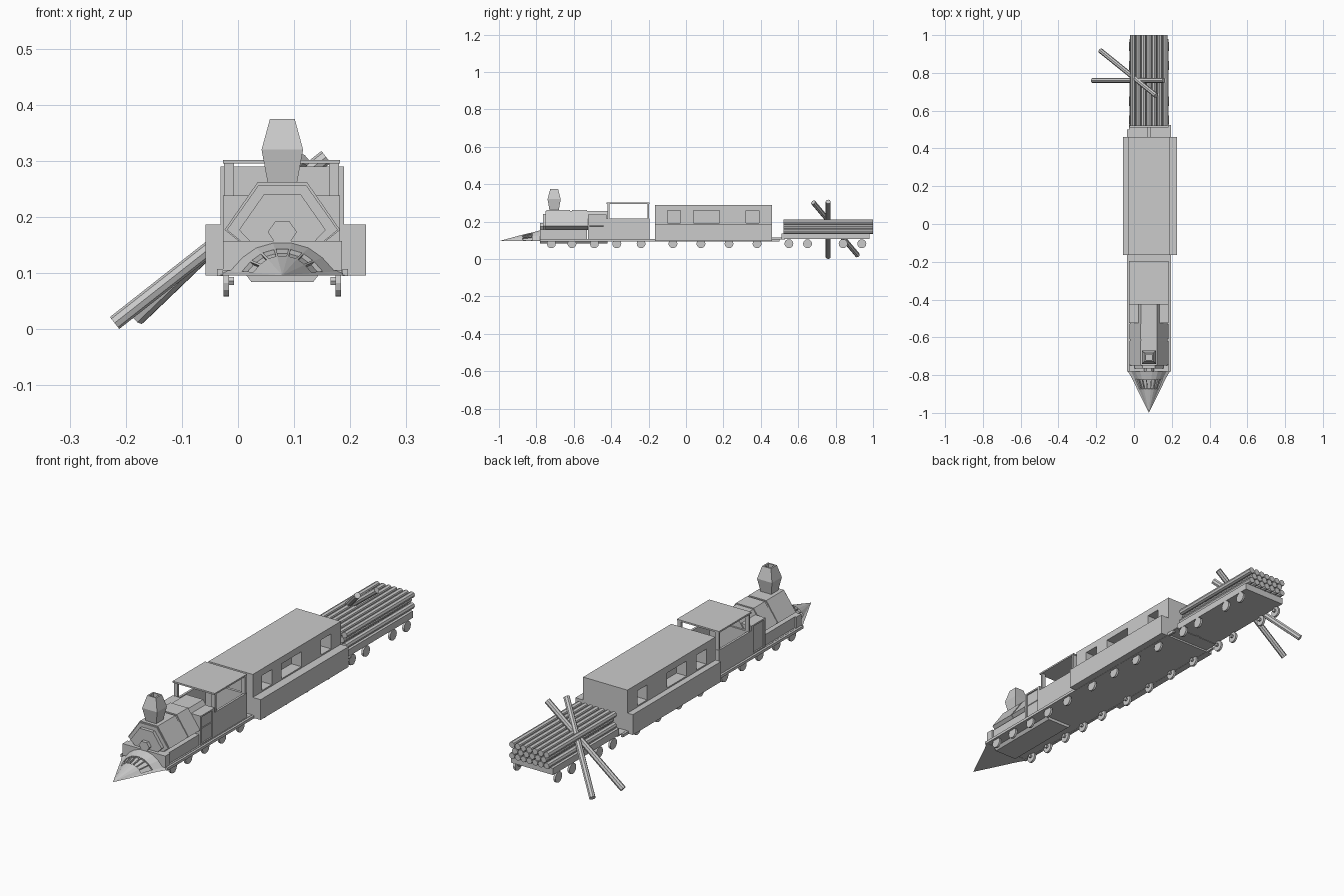
import bpy, bmesh, math
from mathutils import Vector

if "Cube" in bpy.data.objects:
    bpy.data.objects.remove(bpy.data.objects["Cube"])

CX = 0.079  # centre line of the train


def finish(name, bm):
    bmesh.ops.recalc_face_normals(bm, faces=bm.faces)
    me = bpy.data.meshes.new(name)
    bm.to_mesh(me)
    bm.free()
    ob = bpy.data.objects.new(name, me)
    bpy.context.collection.objects.link(ob)
    return ob


def loft(name, rings):
    """Skin closed rings of equal point count and cap both ends."""
    bm = bmesh.new()
    vs = [[bm.verts.new(p) for p in r] for r in rings]
    n = len(vs[0])
    for a, b in zip(vs, vs[1:]):
        for i in range(n):
            j = (i + 1) % n
            bm.faces.new((a[i], a[j], b[j], b[i]))
    bm.faces.new(vs[0])
    bm.faces.new(vs[-1])
    return finish(name, bm)


def box(name, x0, x1, y0, y1, z0, z1):
    return loft(name, [[(x0, y0, z), (x1, y0, z), (x1, y1, z), (x0, y1, z)] for z in (z0, z1)])


def prism(name, pts, y0, y1):
    """Extrude an x (from centre line), z profile along y."""
    return loft(name, [[(CX + x, y, z) for x, z in pts] for y in (y0, y1)])


def rod(name, p, q, r, sides=8):
    p, q = Vector(p), Vector(q)
    rot = (q - p).to_track_quat('Z', 'Y')
    angs = [2 * math.pi * i / sides for i in range(sides)]
    return loft(name, [[c + rot @ Vector((r * math.cos(a), r * math.sin(a), 0)) for a in angs]
                       for c in (p, q)])


def cut(ob, cutter):
    m = ob.modifiers.new("cut", 'BOOLEAN')
    m.operation, m.object, m.solver = 'DIFFERENCE', cutter, 'EXACT'
    bpy.context.view_layer.objects.active = ob
    bpy.ops.object.modifier_apply(modifier=m.name)
    bpy.data.objects.remove(cutter)


# Plow: arched cone with a ring of recessed slots
half = [(1.0, 0.0), (0.84, 0.12), (0.64, 0.55), (0.42, 0.85), (0.15, 1.0)]
arch = [(-x, z) for x, z in half] + [(x, z) for x, z in reversed(half)]
bm = bmesh.new()
rings = []
for y, w, h in [(-0.875, 0.062, 0.034), (-0.82, 0.088, 0.047), (-0.77, 0.117, 0.06)]:
    rings.append([bm.verts.new((CX + x * w, y, 0.096 + z * h)) for x, z in arch])
tip = bm.verts.new((CX, -1.0, 0.096))
slots = []
for i in range(len(arch) - 1):
    bm.faces.new((tip, rings[0][i], rings[0][i + 1]))
    for k in range(2):
        f = bm.faces.new((rings[k][i], rings[k][i + 1], rings[k + 1][i + 1], rings[k + 1][i]))
        if k == 0 and 0 < i < len(arch) - 2:
            slots.append(f)
bm.faces.new(rings[2])
bm.faces.new([tip] + [r[0] for r in rings] + [r[-1] for r in reversed(rings)])
bmesh.ops.recalc_face_normals(bm, faces=bm.faces)
bmesh.ops.inset_individual(bm, faces=slots, thickness=0.003)
bmesh.ops.inset_individual(bm, faces=slots, thickness=0.0005, depth=-0.008)
finish("plow", bm)

# Engine frame, bumper and running boards
box("engine_floor", -0.027, 0.185, -0.77, -0.16, 0.097, 0.108)
prism("underside_keel", [(-0.065, 0.097), (-0.055, 0.084), (0.055, 0.084), (0.065, 0.097)], -0.78, -0.42)
box("front_bumper", -0.027, 0.185, -0.78, -0.745, 0.105, 0.157)
box("boiler_base", -0.02, 0.178, -0.745, -0.53, 0.105, 0.157)
for side, x in (("left", -0.037), ("right", 0.186)):
    box(side + "_rail", x, x + 0.01, -0.78, 0.5, 0.095, 0.107)


# Boiler: six-sided barrel with bands, front cap and lamp
def hexa(s, top, zb=0.155):
    zm = zb + 0.022
    return [(-0.075 * s, zb), (-0.103 * s, zm), (-0.044 * s, top), (0.044 * s, top),
            (0.103 * s, zm), (0.075 * s, zb)]


prism("boiler", hexa(0.96, 0.257), -0.75, -0.42)
for i, (a, b) in enumerate([(-0.745, -0.62), (-0.61, -0.53)]):
    prism("boiler_band_%d" % i, hexa(1.0, 0.262), a, b)
prism("boiler_front", hexa(0.75, 0.24), -0.765, -0.74)
prism("front_lamp", [(0.026 * math.cos(k * math.pi / 3), 0.173 + 0.022 * math.sin(k * math.pi / 3))
                     for k in range(6)], -0.78, -0.76)

# Chimney: square flared stack, hollow at the top
bm_rings = []
for r, z in [(0.025, 0.255), (0.037, 0.32), (0.022, 0.375), (0.015, 0.375), (0.015, 0.345)]:
    bm_rings.append([(CX + sx * r, -0.705 + sy * r * 0.95, z)
                     for sx, sy in ((-1, -1), (1, -1), (1, 1), (-1, 1))])
loft("chimney", bm_rings)

# Side cabinet with recessed doors
cabinet = box("cabinet", -0.027, 0.182, -0.525, -0.425, 0.1, 0.238)
for x in (-0.027, 0.182):
    cut(cabinet, box("cutter", x - 0.006, x + 0.006, -0.515, -0.44, 0.112, 0.237 - 0.006))

# Driver's cab: open tub, four posts and roof
cab = box("cab_walls", -0.027, 0.182, -0.425, -0.195, 0.1, 0.217)
cut(cab, box("cutter", -0.017, 0.172, -0.412, -0.207, 0.11, 0.3))
for i, (x, y) in enumerate([(-0.025, -0.42), (0.162, -0.42), (-0.025, -0.207), (0.162, -0.207)]):
    box("cab_post_%d" % i, x, x + 0.018, y, y + 0.01, 0.21, 0.297)
box("cab_roof", -0.027, 0.182, -0.425, -0.195, 0.295, 0.302)

# Passenger carriage with recessed windows
box("carriage_base", -0.058, 0.228, -0.165, 0.46, 0.096, 0.187)
body = box("carriage_body", -0.031, 0.189, -0.165, 0.46, 0.18, 0.29)
for x in (-0.031, 0.189):
    for a, b in [(-0.10, -0.03), (0.04, 0.18), (0.32, 0.39)]:
        cut(body, box("cutter", x - 0.05, x + 0.05, a, b, 0.193, 0.26))

# Log wagon and coupling
box("coupling", CX - 0.011, CX + 0.011, 0.45, 0.53, 0.104, 0.116)
box("rear_step", -0.027, 0.196, 0.46, 0.525, 0.104, 0.108).scale = (1, 1, 1)
box("wagon_bed", -0.025, 0.183, 0.51, 0.98, 0.106, 0.136)
R = 0.0143
for row, count in enumerate((7, 6, 7)):
    for k in range(count):
        x = CX + (k - (count - 1) / 2) * 2 * R
        z = 0.149 + row * R * 1.72
        rod("log_%d_%d" % (row, k), (x, 0.52, z), (x, 1.0, z), R * 0.97)

# Two fallen logs leaning across the wagon
rod("fallen_log_a", (-0.22, 0.76, 0.011), (0.157, 0.76, 0.307), 0.0135)
rod("fallen_log_b", (-0.178, 0.918, 0.02), (0.117, 0.68, 0.303), 0.0135)

# Wheels with hubs
for i, y in enumerate((-0.72, -0.61, -0.49, -0.37, -0.24, -0.07, 0.08, 0.23, 0.38,
                       0.55, 0.65, 0.84, 0.94)):
    for side, s in (("left", -1), ("right", 1)):
        x = CX + s * 0.1
        rod("wheel_%s_%d" % (side, i), (x - 0.005, y, 0.082), (x + 0.005, y, 0.082), 0.024, 12)
        rod("hub_%s_%d" % (side, i), (x - s * 0.014, y, 0.086), (x, y, 0.086), 0.008, 6)
